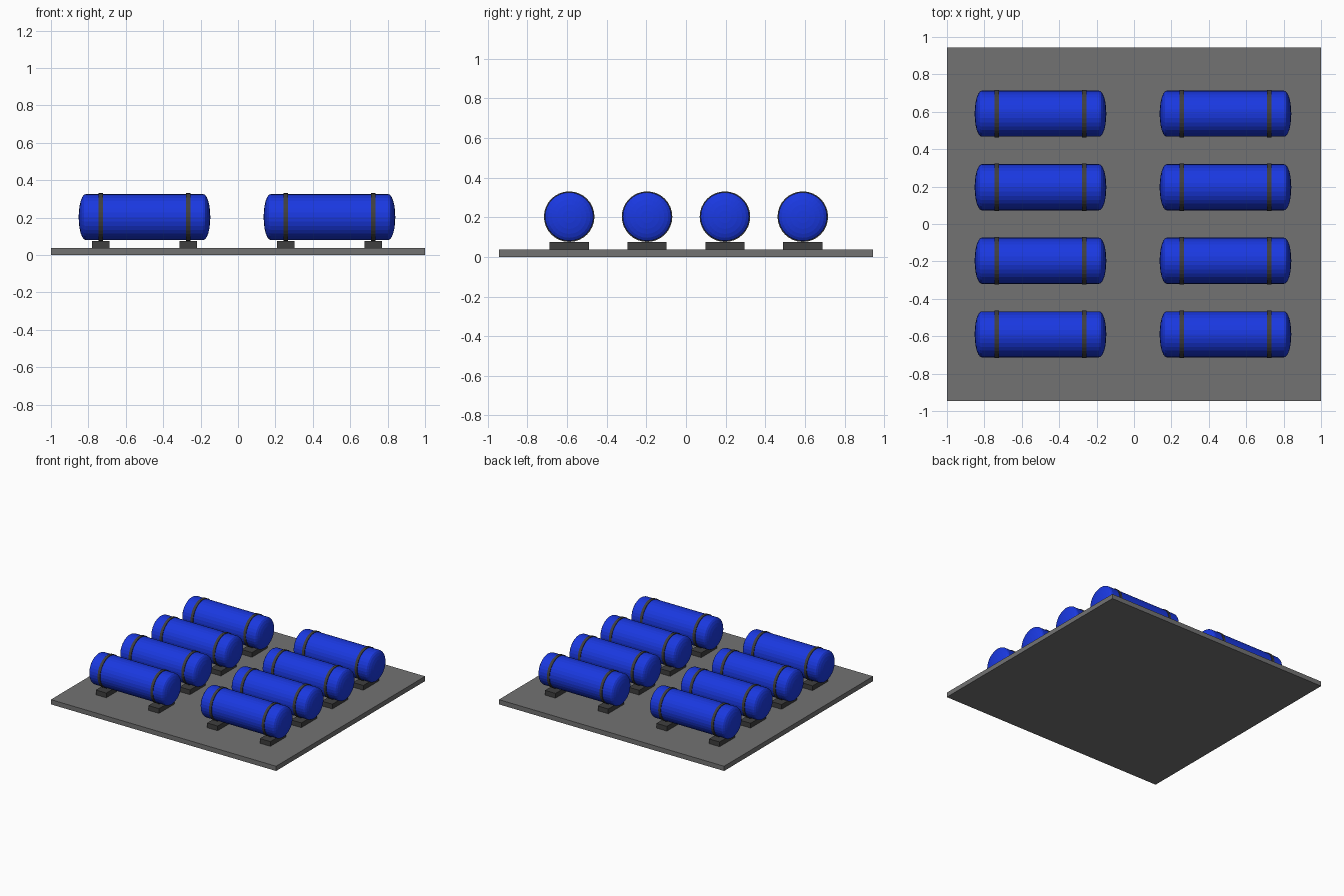
import bpy, math
from mathutils import Matrix
import bmesh

if "Cube" in bpy.data.objects:
    bpy.data.objects.remove(bpy.data.objects["Cube"])

SIDES = 32
TANK_R, TANK_HALF, DOME = 0.123, 0.352, 0.038
AXIS_Z, BASE_TOP = 0.203, 0.038

blue = bpy.data.materials.new("tank_blue")
blue.diffuse_color = (0.01, 0.04, 0.75, 1)
blue.use_nodes = True
blue.node_tree.nodes["Principled BSDF"].inputs["Base Color"].default_value = blue.diffuse_color
dark = bpy.data.materials.new("dark_steel")
dark.diffuse_color = (0.05, 0.05, 0.05, 1)
dark.use_nodes = True
dark.node_tree.nodes["Principled BSDF"].inputs["Base Color"].default_value = dark.diffuse_color
grey = bpy.data.materials.new("base_grey")
grey.diffuse_color = (0.17, 0.17, 0.17, 1)
grey.use_nodes = True
grey.node_tree.nodes["Principled BSDF"].inputs["Base Color"].default_value = grey.diffuse_color


def finish(bm, name, mat, loc):
    bmesh.ops.recalc_face_normals(bm, faces=bm.faces)
    mesh = bpy.data.meshes.new(name)
    bm.to_mesh(mesh)
    bm.free()
    mesh.materials.append(mat)
    obj = bpy.data.objects.new(name, mesh)
    obj.location = loc
    bpy.context.collection.objects.link(obj)
    return obj


def box(name, mat, loc, size):
    bm = bmesh.new()
    bmesh.ops.create_cube(bm, size=1, matrix=Matrix.Diagonal((*size, 1)))
    return finish(bm, name, mat, loc)


def lathe_x(name, mat, loc, profile, closed=False):
    """Revolve (x, radius) points about the x axis."""
    bm = bmesh.new()
    verts = [bm.verts.new((x, 0, r)) for x, r in profile]
    pairs = list(zip(verts, verts[1:]))
    if closed:
        pairs.append((verts[-1], verts[0]))
    edges = [bm.edges.new(p) for p in pairs]
    bmesh.ops.spin(bm, geom=verts + edges, cent=(0, 0, 0), axis=(1, 0, 0),
                   angle=math.tau, steps=SIDES, use_merge=True)
    bmesh.ops.remove_doubles(bm, verts=bm.verts, dist=1e-5)
    return finish(bm, name, mat, loc)


# Tank profile: shallow elliptical dome at each end
half = [(TANK_HALF - DOME * (1 - math.sin(a)), TANK_R * math.cos(a))
        for a in (math.radians(15 * i) for i in range(7))]
tank_profile = [(-x, r) for x, r in reversed(half)] + half

# Strap cross-section
W, R_IN, R_OUT = 0.011, 0.118, 0.1275
strap_profile = [(-W, R_IN), (W, R_IN), (W, R_OUT), (-W, R_OUT)]

# Ground slab
box("base_slab", grey, (0, 0, BASE_TOP / 2), (2, 1.89, BASE_TOP))

# Two columns of four tanks, each with two straps and two feet
FOOT_H = 0.038
for cx in (-0.5, 0.489):
    for row in range(4):
        cy = (row - 1.5) * 0.393
        lathe_x("tank", blue, (cx, cy, AXIS_Z), tank_profile)
        for dx in (-0.234, 0.234):
            lathe_x("strap", dark, (cx + dx, cy, AXIS_Z), strap_profile, True)
            box("foot", dark, (cx + dx, cy, BASE_TOP + FOOT_H / 2),
                (0.093, 0.198, FOOT_H))
